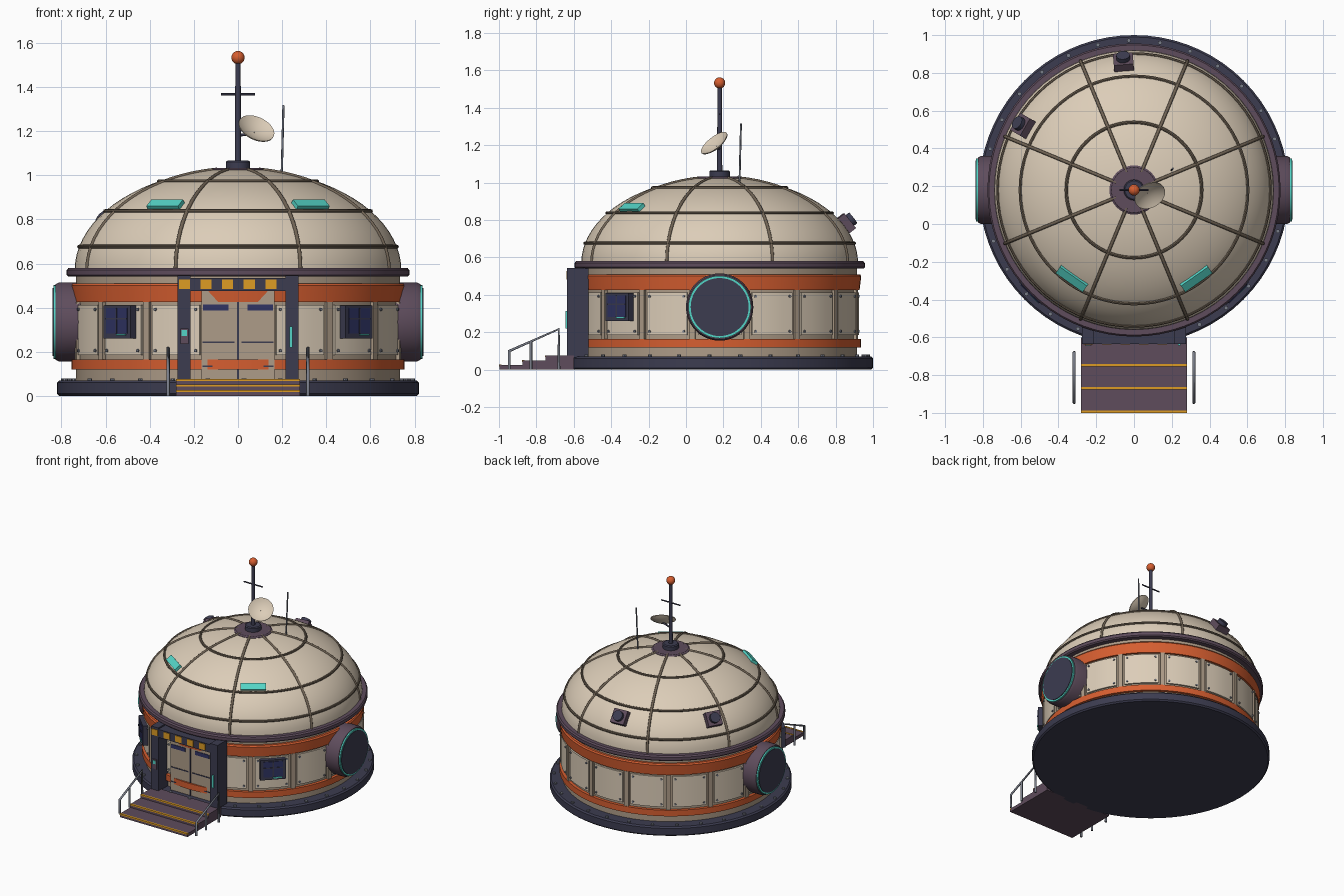
import bpy
import bmesh
from math import radians, sin, cos, pi, sqrt, atan2
from mathutils import Matrix, Vector

cube = bpy.data.objects.get("Cube")
if cube:
    bpy.data.objects.remove(cube, do_unlink=True)


def material(name, r, g, b):
    lin = [((c / 255 + 0.055) / 1.055) ** 2.4 for c in (r, g, b)] + [1.0]
    m = bpy.data.materials.new(name)
    m.use_nodes = True
    m.diffuse_color = lin
    m.node_tree.nodes["Principled BSDF"].inputs["Base Color"].default_value = lin
    return m


CREAM = material("cream", 220, 205, 184)
TAN = material("tan", 174, 156, 136)
BROWN = material("rib brown", 112, 99, 84)
NAVY = material("dark navy", 60, 60, 80)
PURPLE = material("dusty purple", 94, 76, 92)
ORANGE = material("orange", 214, 94, 48)
TEAL = material("teal", 84, 212, 198)
AMBER = material("amber", 222, 156, 36)
GREY = material("steel grey", 122, 126, 138)
BLUE = material("window blue", 48, 52, 100)

HUB = Matrix.Translation((0, 0.18, 0))
DOME_R, DOME_H, DOME_Z = 0.74, 0.46, 0.57
parts = []


def finish(name, bm, mat):
    bmesh.ops.remove_doubles(bm, verts=bm.verts, dist=1e-5)
    bmesh.ops.recalc_face_normals(bm, faces=bm.faces)
    me = bpy.data.meshes.new(name)
    bm.to_mesh(me)
    bm.free()
    me.materials.append(mat)
    ob = bpy.data.objects.new(name, me)
    bpy.context.collection.objects.link(ob)
    parts.append(ob)


def at(x, y, z):
    return Matrix.Translation((x, y, z))


def polar(deg, r, z):
    """Frame on the drum: local x points outward."""
    return HUB @ Matrix.Rotation(radians(deg), 4, 'Z') @ at(r, 0, z)


def tilt(deg):
    return Matrix.Rotation(radians(deg), 4, 'Y')


def boxes(name, size, frames, mat):
    bm = bmesh.new()
    for f in frames:
        bmesh.ops.create_cube(bm, size=1, matrix=f @ Matrix.Diagonal((*size, 1)))
    finish(name, bm, mat)


def box(name, x0, x1, y0, y1, z0, z1, mat):
    boxes(name, (x1 - x0, y1 - y0, z1 - z0),
          [at((x0 + x1) / 2, (y0 + y1) / 2, (z0 + z1) / 2)], mat)


def discs(name, r, h, frames, mat, seg=8):
    bm = bmesh.new()
    for f in frames:
        bmesh.ops.create_cone(bm, cap_ends=True, segments=seg, radius1=r,
                              radius2=r, depth=h, matrix=f)
    finish(name, bm, mat)


def lathe(name, profile, mat, frame=HUB, seg=72, closed=False):
    """Turn (radius, height) points around the frame's z axis."""
    bm = bmesh.new()
    vs = [bm.verts.new((r, 0, z)) for r, z in profile]
    pairs = list(zip(vs, vs[1:])) + ([(vs[-1], vs[0])] if closed else [])
    es = [bm.edges.new(p) for p in pairs]
    bmesh.ops.spin(bm, geom=vs + es, cent=(0, 0, 0), axis=(0, 0, 1),
                   angle=2 * pi, steps=seg, use_merge=True)
    bm.transform(frame)
    finish(name, bm, mat)


def arc_blocks(name, r0, r1, z0, z1, centres, half, mat, steps=4):
    """Curved plates standing on the drum wall."""
    bm = bmesh.new()
    for c in centres:
        rows = []
        for i in range(steps + 1):
            a = radians(c - half + 2 * half * i / steps)
            rows.append([bm.verts.new((r * cos(a), r * sin(a) + 0.18, z))
                         for r, z in ((r0, z0), (r1, z0), (r1, z1), (r0, z1))])
        for p, q in zip(rows, rows[1:]):
            for k in range(4):
                bm.faces.new((p[k], p[k - 1], q[k - 1], q[k]))
        bm.faces.new(rows[0])
        bm.faces.new(rows[-1])
    finish(name, bm, mat)


def tube(name, paths, r, mat):
    cu = bpy.data.curves.new(name, 'CURVE')
    cu.dimensions = '3D'
    cu.bevel_depth, cu.bevel_resolution, cu.use_fill_caps = r, 2, True
    for pts in paths:
        sp = cu.splines.new('POLY')
        sp.points.add(len(pts) - 1)
        for p, co in zip(sp.points, pts):
            p.co = (*co, 1)
    cu.materials.append(mat)
    bpy.context.collection.objects.link(bpy.data.objects.new(name, cu))


def dome_z(r):
    return DOME_Z + DOME_H * sqrt(max(0, 1 - (r / DOME_R) ** 2))


# Base slab, drum wall and bands
lathe("base_slab", [(0, 0), (0.81, 0), (0.82, 0.01), (0.82, 0.06), (0.81, 0.07), (0, 0.07)], NAVY)
discs("base_bolts", 0.011, 0.012, [polar(12 * i + 8, 0.792, 0.074) for i in range(30)], GREY)
lathe("drum_wall", [(0, 0.06), (0.733, 0.06), (0.733, 0.56), (0, 0.56)], TAN)
lathe("lower_band", [(0.72, 0.12), (0.755, 0.12), (0.755, 0.165), (0.72, 0.165)], ORANGE, closed=True)
lathe("upper_band", [(0.72, 0.425), (0.748, 0.425), (0.757, 0.5), (0.75, 0.51), (0.72, 0.51)],
      ORANGE, closed=True)
lathe("eave_ring", [(0.7, 0.54), (0.768, 0.54), (0.776, 0.548), (0.776, 0.57), (0.768, 0.58), (0.7, 0.58)],
      PURPLE, closed=True)

# Wall panels, pilasters and rivets; the doorway bay is left out
bays = [22.5 * i for i in range(16) if i != 12]
arc_blocks("wall_panels", 0.72, 0.746, 0.185, 0.412, bays, 9, CREAM)
arc_blocks("pilasters", 0.72, 0.75, 0.165, 0.425, [22.5 * i + 11.25 for i in range(16)], 1.2, TAN, 2)
discs("panel_rivets", 0.007, 0.012,
      [polar(b + s, 0.747, z) @ tilt(90) for b in bays for s in (-7.6, 7.6) for z in (0.205, 0.392)], GREY)

# Dome with ribs and hoops
lathe("dome_shell", [(DOME_R * cos(t), DOME_Z + DOME_H * sin(t))
                     for t in [pi / 2 * i / 20 for i in range(21)]], CREAM)
ribs = []
for i in range(8):
    a = radians(22.5 + 45 * i)
    ribs.append([(DOME_R * cos(t) * cos(a), 0.18 + DOME_R * cos(t) * sin(a), DOME_Z + DOME_H * sin(t))
                 for t in [radians(82) * k / 18 for k in range(19)]])
tube("dome_ribs", ribs, 0.009, BROWN)
for name, r in (("lower_hoop", 0.72), ("middle_hoop", 0.602), ("upper_hoop", 0.358)):
    lathe(name, [(r + 0.009 * cos(k * pi / 4), dome_z(r) + 0.009 * sin(k * pi / 4)) for k in range(8)],
          BROWN, closed=True)

# Dome lights and rear vents
def on_dome(deg, r, lift=0.0):
    slope = atan2(r / DOME_R ** 2, (dome_z(r) - DOME_Z) / DOME_H ** 2)
    return polar(deg, r, dome_z(r)) @ Matrix.Rotation(slope, 4, 'Y') @ at(0, 0, lift)


boxes("dome_lights", (0.05, 0.175, 0.03), [on_dome(d, 0.57) for d in (-125, -55)], TEAL)
vents = (94.7, 150)
boxes("vent_boxes", (0.1, 0.105, 0.06), [on_dome(d, 0.665, 0.01) for d in vents], PURPLE)
discs("vent_caps", 0.036, 0.03, [on_dome(d, 0.665, 0.05) for d in vents], NAVY, 20)

# Roof cap, mast, dish and whip aerial
lathe("roof_cap", [(0, 1.0), (0.13, 1.0), (0.13, 1.025), (0.12, 1.032), (0, 1.032)], PURPLE, seg=40)
lathe("mast_socket", [(0, 1.02), (0.055, 1.02), (0.055, 1.06), (0.048, 1.066), (0, 1.066)], NAVY, seg=24)
lathe("mast", [(0, 1.05), (0.014, 1.05), (0.012, 1.51), (0, 1.51)], NAVY, seg=16)
tube("mast_crossbar", [[(-0.077, 0.18, 1.367), (0.077, 0.18, 1.367)]], 0.005, NAVY)
lathe("beacon", [(0.03 * sin(k * pi / 12), 1.533 - 0.03 * cos(k * pi / 12)) for k in range(13)],
      ORANGE, seg=24)
aim = Vector((0.35, -0.58, 0.73)).to_track_quat('Z', 'Y').to_matrix().to_4x4()
bowl = [(0.086 * k / 8, 0.026 * (k / 8) ** 2 - 0.013) for k in range(9)]
lathe("dish", bowl + [(r, z + 0.005) for r, z in reversed(bowl)], CREAM, at(0.078, 0.16, 1.2) @ aim, 32)
tube("dish_arm", [[(0, 0.18, 1.18), (0.075, 0.165, 1.19)]], 0.006, NAVY)
tube("whip_aerial", [[(0.197, 0.285, 0.96), (0.206, 0.294, 1.317)]], 0.005, GREY)

# Side portholes
for side, deg in (("left", 0), ("right", 180)):
    f = polar(deg, 0, 0.335) @ tilt(90)
    lathe(side + "_porthole_rim", [(0, 0.68), (0.18, 0.68), (0.18, 0.81), (0.172, 0.826), (0, 0.826)],
          PURPLE, f, 48)
    lathe(side + "_porthole_glow", [(0.15, 0.82), (0.167, 0.82), (0.167, 0.836), (0.15, 0.836)],
          TEAL, f, 48, True)
    lathe(side + "_porthole_glass", [(0, 0.82), (0.155, 0.82), (0.155, 0.84), (0, 0.84)], NAVY, f, 48)

# Front windows, flat boxes on the wall
wins = (-135, -45)
boxes("window_frames", (0.06, 0.175, 0.148), [polar(d, 0.745, 0.335) for d in wins], NAVY)
boxes("window_panes", (0.006, 0.135, 0.115), [polar(d, 0.776, 0.34) for d in wins], BLUE)
boxes("window_bars", (0.006, 0.008, 0.115), [polar(d, 0.779, 0.34) for d in wins], NAVY)
boxes("window_rails", (0.006, 0.135, 0.007), [polar(d, 0.779, 0.35) for d in wins], NAVY)
boxes("window_glow", (0.006, 0.06, 0.008),
      [polar(d, 0.78, 0.277) @ at(0, 0.03, 0) for d in wins], TEAL)

# Doorway
box("door", -0.165, 0.165, -0.562, -0.48, 0.07, 0.48, TAN)
box("door_seam", -0.005, 0.005, -0.566, -0.56, 0.07, 0.48, NAVY)
for s in (-1, 1):
    x = s * 0.245
    box("door_post", x - 0.03, x + 0.03, -0.635, -0.52, 0.065, 0.545, NAVY)
boxes("door_windows", (0.115, 0.006, 0.028), [at(s * 0.1, -0.563, 0.4) for s in (-1, 1)], BLUE)
boxes("door_grooves", (0.145, 0.005, 0.007),
      [at(s * 0.088, -0.563, z) for s in (-1, 1) for z in (0.135, 0.243)], NAVY)
box("door_header", -0.275, 0.275, -0.635, -0.52, 0.475, 0.535, NAVY)
boxes("hazard_stripes", (0.05, 0.008, 0.045),
      [at(-0.243 + 0.098 * i, -0.635, 0.506) for i in range(5)], AMBER)
box("door_light", 0.233, 0.247, -0.643, -0.63, 0.22, 0.315, TEAL)
box("keypad", -0.26, -0.225, -0.642, -0.63, 0.235, 0.305, PURPLE)
box("keypad_screen", -0.255, -0.232, -0.645, -0.64, 0.272, 0.298, TEAL)

# Steps with bright nosings
for i in range(3):
    y, z = -0.997 + 0.123 * i, 0.025 * (i + 1)
    box("step", -0.28, 0.28, y, -0.6, 0, z, PURPLE)
    box("step_nosing", -0.28, 0.28, y - 0.003, y + 0.01, z - 0.008, z + 0.002, AMBER)

# Handrails
rails = []
for x in (-0.317, 0.317):
    rails.append([(x, -0.945, 0), (x, -0.945, 0.1), (x, -0.68, 0.217), (x, -0.68, 0)])
    rails.append([(x, -0.83, 0), (x, -0.83, 0.15)])
tube("handrails", rails, 0.008, GREY)

# Smooth the round parts and keep edges crisp
bpy.ops.object.select_all(action='DESELECT')
for ob in parts:
    ob.select_set(True)
bpy.context.view_layer.objects.active = parts[0]
bpy.ops.object.shade_smooth_by_angle(angle=radians(32))
